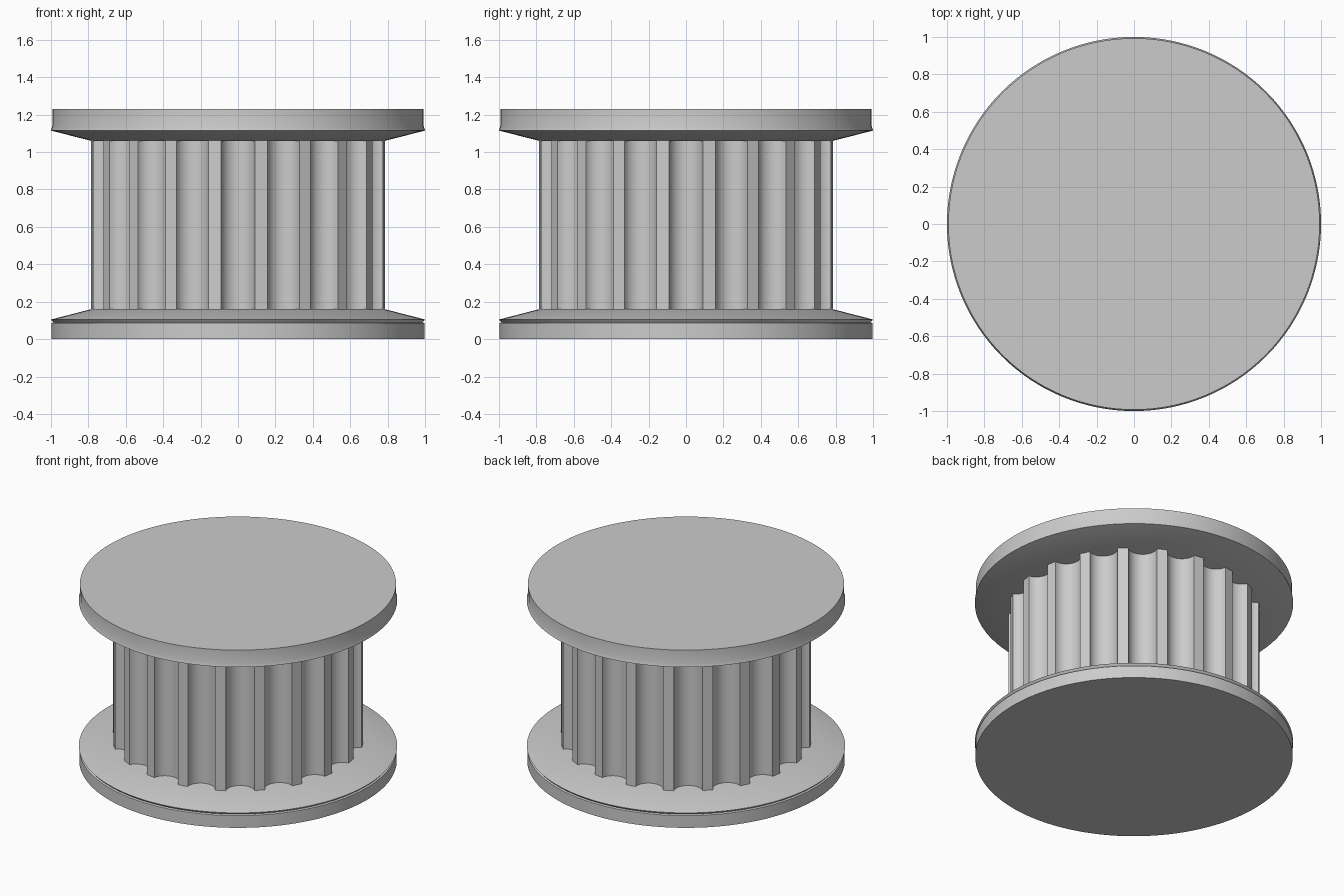
import bpy
import bmesh
from math import cos, sin, pi, radians

cube = bpy.data.objects.get("Cube")
if cube:
    bpy.data.objects.remove(cube, do_unlink=True)

# Single grey material
grey = bpy.data.materials.new("plain grey")
grey.use_nodes = True
colour = (0.6, 0.6, 0.6, 1)
grey.diffuse_color = colour
grey.node_tree.nodes["Principled BSDF"].inputs["Base Color"].default_value = colour


def stack_rings(name, rings):
    """Skin a stack of equal-length closed rings and cap both ends."""
    bm = bmesh.new()
    loops = [[bm.verts.new(p) for p in ring] for ring in rings]
    count = len(loops[0])
    for low, high in zip(loops, loops[1:]):
        for i in range(count):
            j = (i + 1) % count
            bm.faces.new((low[i], low[j], high[j], high[i]))
    bm.faces.new(loops[0][::-1])
    bm.faces.new(loops[-1])
    mesh = bpy.data.meshes.new(name)
    bm.to_mesh(mesh)
    bm.free()
    mesh.materials.append(grey)
    obj = bpy.data.objects.new(name, mesh)
    bpy.context.collection.objects.link(obj)
    bpy.ops.object.select_all(action="DESELECT")
    obj.select_set(True)
    bpy.context.view_layer.objects.active = obj
    bpy.ops.object.shade_smooth_by_angle(angle=radians(30))
    return obj


def lathe(name, profile, segments=128):
    angles = [2 * pi * i / segments for i in range(segments)]
    return stack_rings(name, [[(r * cos(a), r * sin(a), z) for a in angles]
                              for r, z in profile])


# Flanges: flat disc with a thin lip and a sloping inner face
lathe("bottom_flange", [(0.997, 0), (0.997, 0.085), (0.987, 0.09),
                        (1.0, 0.105), (0.785, 0.16)])
lathe("top_flange", [(0.785, 1.06), (1.0, 1.115), (0.993, 1.14), (0.993, 1.23)])

# Toothed core: rounded grooves between narrow lands
teeth, radius, half_width, depth, steps = 20, 0.79, 0.09, 0.08, 14
outline = []
for k in range(teeth):
    centre = -pi / 2 + 2 * pi * k / teeth
    for s in range(steps + 1):
        t = pi * s / steps
        a = centre - half_width / radius * cos(t)
        r = radius - depth * sin(t)
        outline.append((r * cos(a), r * sin(a)))
stack_rings("toothed_core", [[(x, y, z) for x, y in outline] for z in (0.15, 1.07)])
